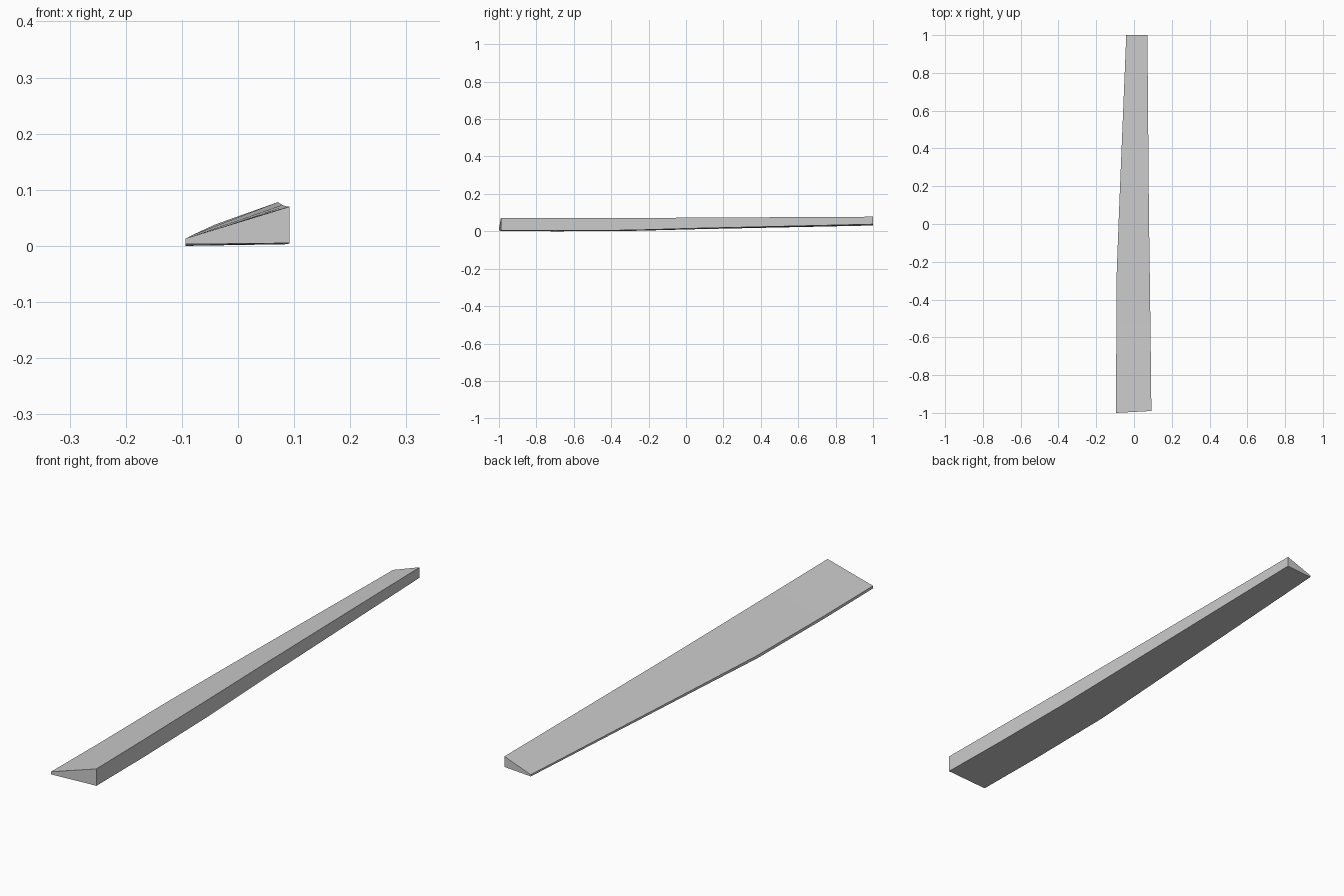
import bpy, bmesh

if "Cube" in bpy.data.objects:
    bpy.data.objects.remove(bpy.data.objects["Cube"])

# Cross-sections along the blade:
# y left, y right, x left, x right, z of left bottom, left top, right top, right bottom
sections = [
    (-1.00, -0.99, -0.094, 0.092, 0.003, 0.013, 0.070, 0.005),
    (-0.70, -0.70, -0.094, 0.089, 0.000, 0.011, 0.070, 0.003),
    (-0.30, -0.30, -0.093, 0.084, 0.002, 0.013, 0.071, 0.006),
    (0.05, 0.05, -0.080, 0.079, 0.011, 0.020, 0.073, 0.016),
    (1.00, 1.00, -0.041, 0.071, 0.031, 0.038, 0.078, 0.038),
]

# Tapered wedge blade lofted through the sections
bm = bmesh.new()
rings = []
for yl, yr, xl, xr, lb, lt, rt, rb in sections:
    corners = [(xl, yl, lb), (xl, yl, lt), (xr, yr, rt), (xr, yr, rb)]
    rings.append([bm.verts.new(c) for c in corners])
for a, b in zip(rings, rings[1:]):
    for i in range(4):
        j = (i + 1) % 4
        bm.faces.new((a[i], a[j], b[j], b[i]))

# End caps
bm.faces.new(rings[0])
bm.faces.new(rings[-1])
bmesh.ops.recalc_face_normals(bm, faces=bm.faces)

mesh = bpy.data.meshes.new("tapered_blade")
bm.to_mesh(mesh)
bm.free()
blade = bpy.data.objects.new("tapered_blade", mesh)
bpy.context.collection.objects.link(blade)

# Smooth along the length, crisp edges at the corners
bpy.context.view_layer.objects.active = blade
blade.select_set(True)
bpy.ops.object.shade_smooth_by_angle(angle=0.3)
